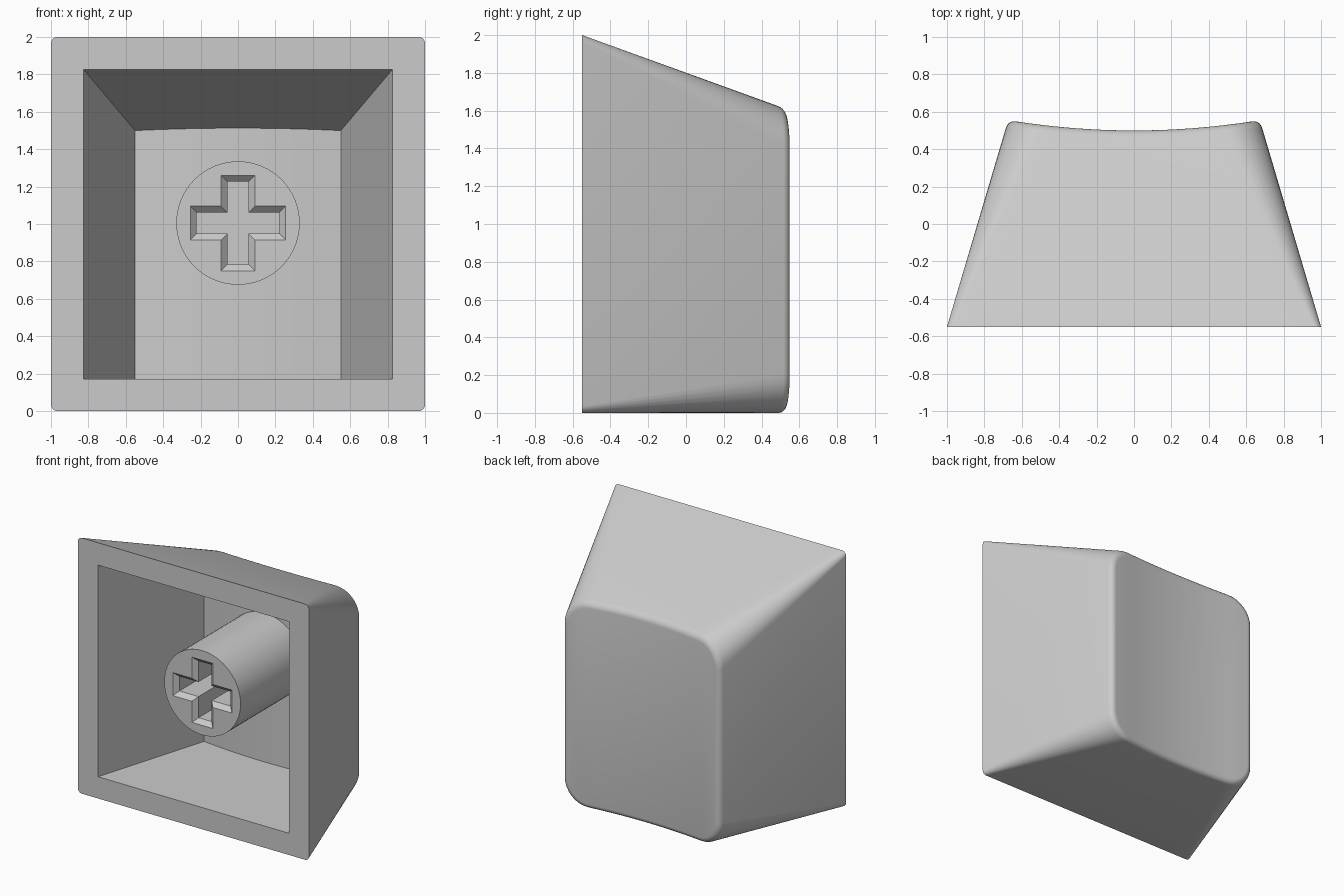
import bpy, bmesh, math

if "Cube" in bpy.data.objects:
    bpy.data.objects.remove(bpy.data.objects["Cube"], do_unlink=True)

GREY = (0.6, 0.6, 0.6, 1)
plastic = bpy.data.materials.new("grey plastic")
plastic.use_nodes = True
plastic.diffuse_color = GREY
plastic.node_tree.nodes["Principled BSDF"].inputs["Base Color"].default_value = GREY

FRONT = -0.55       # plane of the open rim
CORNER_STEPS = 8
EDGE_STEPS = 16


def dish(x):
    """Depth of the scooped back face."""
    return 0.5 + 0.05 * (x / 0.64) ** 2


def finish(bm, name):
    bmesh.ops.remove_doubles(bm, verts=bm.verts, dist=1e-5)
    bmesh.ops.recalc_face_normals(bm, faces=bm.faces)
    mesh = bpy.data.meshes.new(name)
    bm.to_mesh(mesh)
    bm.free()
    mesh.materials.append(plastic)
    obj = bpy.data.objects.new(name, mesh)
    bpy.context.collection.objects.link(obj)
    return obj


def bridge(bm, a, b):
    for i in range(len(a)):
        j = (i + 1) % len(a)
        bm.faces.new((a[i], a[j], b[j], b[i]))


def tapered_block(name, front, half, side_slope, bottom, top, top_slope,
                  radii=(0, 0), fillet=0.0, drop=0.0):
    """Block tapering towards a dished back, with rounded corners."""
    count = 2 * CORNER_STEPS + EDGE_STEPS

    def corner_point(k, y, inset):
        d = y - FRONT
        w = half - side_slope * d - inset
        t = top - top_slope * d - inset
        b = bottom + inset
        r = max(radii[0] + (radii[1] - radii[0]) * d - inset, 0)
        if k <= CORNER_STEPS:
            a = math.pi / 2 * k / CORNER_STEPS
            x, rise = -w + r - r * math.cos(a), r - r * math.sin(a)
        elif k >= CORNER_STEPS + EDGE_STEPS:
            a = math.pi / 2 * (count - k) / CORNER_STEPS
            x, rise = w - r + r * math.cos(a), r - r * math.sin(a)
        else:
            x = (w - r) * (2 * (k - CORNER_STEPS) / EDGE_STEPS - 1)
            rise = 0
        return x, b + rise, t - rise

    def ring(y_fixed=None, inset=0.0, back=0.0):
        low, high = [], []
        for k in range(count + 1):
            y = 0.5 if y_fixed is None else y_fixed
            for _ in range(6):
                x, z0, z1 = corner_point(k, y, inset)
                if y_fixed is None:
                    y = dish(x) - back - drop
            low.append(bm.verts.new((x, y, z0)))
            high.append(bm.verts.new((x, y, z1)))
        return low, high

    bm = bmesh.new()
    halves = [ring(front)]
    steps = 5 if fillet else 0
    for s in range(steps + 1):
        a = math.pi / 2 * s / max(steps, 1)
        halves.append(ring(None, fillet * (1 - math.cos(a)), fillet * (1 - math.sin(a))))
    loops = [low + high[::-1] for low, high in halves]
    for a, b in zip(loops, loops[1:]):
        bridge(bm, a, b)
    # strips closing the front and the dished back
    for low, high in (halves[0], halves[-1]):
        for k in range(count):
            bm.faces.new((low[k], low[k + 1], high[k + 1], high[k]))
    # clear the slivers left where corners have no radius
    bmesh.ops.dissolve_degenerate(bm, dist=1e-5, edges=bm.edges)
    return finish(bm, name)


def loft(name, outlines):
    """Solid through matching outlines, each a (y, [(x, z), ...]) pair."""
    bm = bmesh.new()
    loops = [[bm.verts.new((x, y, z)) for x, z in pts] for y, pts in outlines]
    for a, b in zip(loops, loops[1:]):
        bridge(bm, a, b)
    bm.faces.new(loops[0])
    bm.faces.new(loops[-1])
    return finish(bm, name)


def carve(obj, cutter):
    mod = obj.modifiers.new("carve", "BOOLEAN")
    mod.operation = "DIFFERENCE"
    mod.solver = "EXACT"
    mod.object = cutter
    cutter.hide_render = True
    activate(obj)
    bpy.ops.object.modifier_apply(modifier=mod.name)
    bpy.data.objects.remove(cutter, do_unlink=True)


def activate(obj):
    bpy.ops.object.select_all(action="DESELECT")
    obj.select_set(True)
    bpy.context.view_layer.objects.active = obj


# Shell: dished outer block with a tapered cavity
shell = tapered_block("cap_shell", FRONT, 1.0, 0.296, 0.0, 2.0, 0.362,
                      radii=(0.035, 0.19), fillet=0.04)
cavity = tapered_block("cavity_cutter", FRONT - 0.1, 0.825, 0.3, 0.17, 1.825, 0.355,
                       drop=0.17)
carve(shell, cavity)

# Stem: round post running from the ceiling of the cavity
STEM_Z, STEM_FRONT = 1.005, -0.44
circle = [(0.33 * math.cos(a), STEM_Z + 0.33 * math.sin(a))
          for a in (2 * math.pi * i / 64 for i in range(64))]
stem = loft("stem", [(STEM_FRONT, circle), (0.41, circle)])


def cross(arm, h):
    quarter = [(arm, -h), (arm, h), (h, h)]
    pts = []
    for turn in range(4):
        for x, z in quarter:
            for _ in range(turn):
                x, z = -z, x
            pts.append((x, STEM_Z + z))
    return pts


# Cross-shaped socket with a chamfered mouth
socket = loft("socket_cutter", [(STEM_FRONT - 0.01, cross(0.265, 0.1)),
                                (STEM_FRONT + 0.033, cross(0.222, 0.057)),
                                (0.0, cross(0.222, 0.057))])
carve(stem, socket)

for obj in (shell, stem):
    activate(obj)
    bpy.ops.object.shade_smooth_by_angle(angle=math.radians(30))
